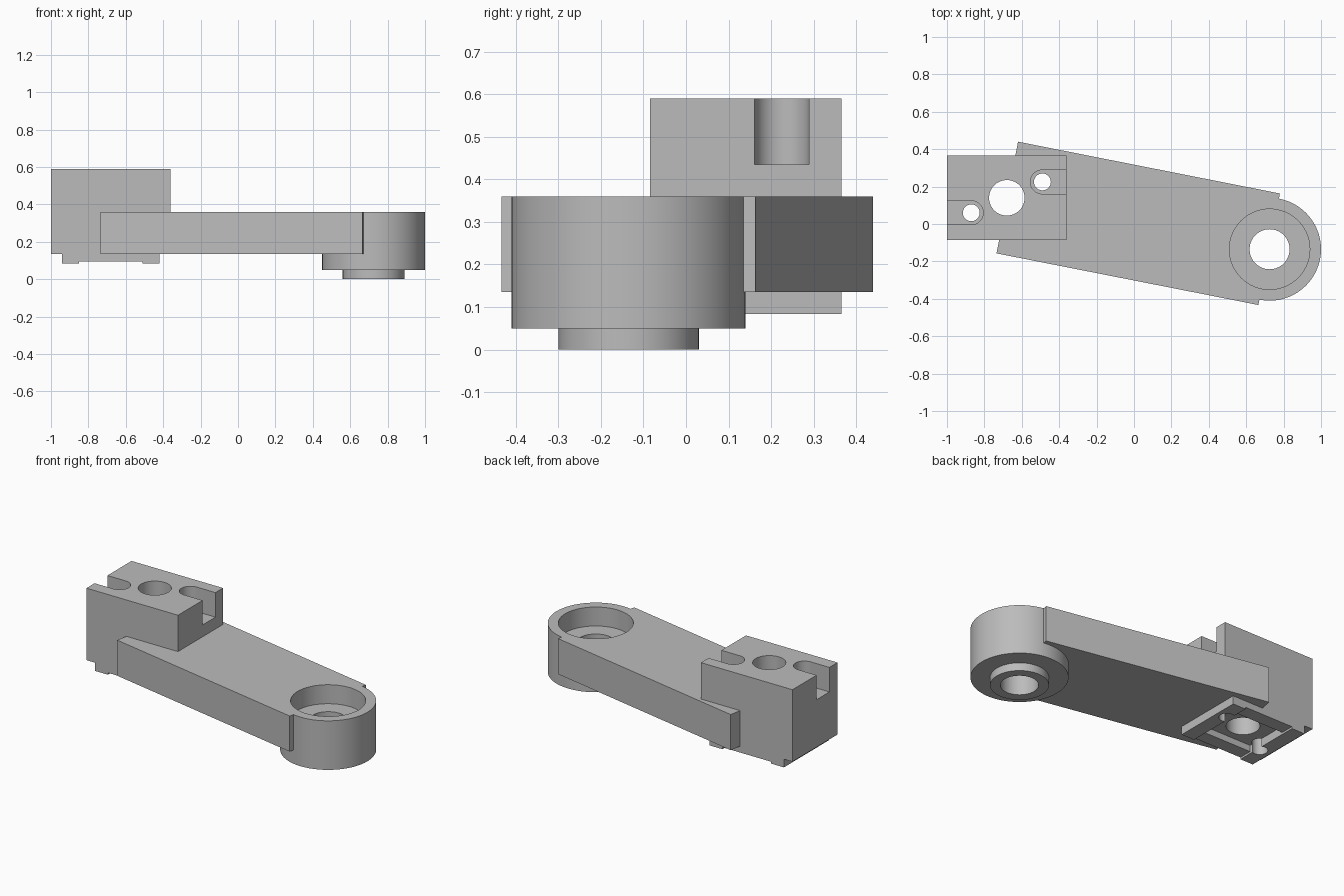
import bpy, bmesh, math

if "Cube" in bpy.data.objects:
    bpy.data.objects.remove(bpy.data.objects["Cube"])

grey = bpy.data.materials.new("plain_grey")
grey.diffuse_color = (0.50, 0.50, 0.50, 1)
grey.use_nodes = True
grey.node_tree.nodes["Principled BSDF"].inputs["Base Color"].default_value = grey.diffuse_color


def prism(name, outline, z0, z1):
    """Extrude a closed XY outline from z0 to z1."""
    bm = bmesh.new()
    face = bm.faces.new([bm.verts.new((x, y, z0)) for x, y in outline])
    top = bmesh.ops.extrude_face_region(bm, geom=[face])["geom"]
    bmesh.ops.translate(bm, vec=(0, 0, z1 - z0),
                        verts=[v for v in top if isinstance(v, bmesh.types.BMVert)])
    bmesh.ops.recalc_face_normals(bm, faces=bm.faces)
    mesh = bpy.data.meshes.new(name)
    bm.to_mesh(mesh)
    bm.free()
    mesh.materials.append(grey)
    obj = bpy.data.objects.new(name, mesh)
    bpy.context.collection.objects.link(obj)
    return obj


def arc(c, r, a0, a1, n):
    return [(c[0] + r * math.cos(math.radians(a0 + (a1 - a0) * i / n)),
             c[1] + r * math.sin(math.radians(a0 + (a1 - a0) * i / n))) for i in range(n + 1)]


def cylinder(name, c, r, z0, z1):
    return prism(name, arc(c, r, 0, 360, 64)[:-1], z0, z1)


def box(name, x0, x1, y0, y1, z0, z1):
    return prism(name, [(x0, y0), (x1, y0), (x1, y1), (x0, y1)], z0, z1)


def combine(body, other, operation):
    mod = body.modifiers.new(other.name, "BOOLEAN")
    mod.operation, mod.solver, mod.object = operation, "EXACT", other
    bpy.context.view_layer.objects.active = body
    bpy.ops.object.modifier_apply(modifier=mod.name)
    bpy.data.objects.remove(other)


PIVOT = (0.725, -0.135)
CLAMP = (-0.68, 0.14)
BOLT_L, BOLT_R = (-0.87, 0.06), (-0.49, 0.225)

# Slanted flat arm
body = prism("lever_arm", [(-0.735, -0.157), (0.665, -0.433), (0.78, 0.163), (-0.62, 0.44)],
             0.135, 0.36)

# Pivot boss with lower collar, clamp block with underside frame
for part in (
    cylinder("pivot_boss", PIVOT, 0.275, 0.05, 0.36),
    cylinder("pivot_collar", PIVOT, 0.165, 0.0, 0.1),
    box("clamp_block", -1.0, -0.36, -0.085, 0.365, 0.135, 0.59),
    box("frame_plate", -0.94, -0.42, -0.085, 0.365, 0.095, 0.2),
    box("frame_rail_left", -0.94, -0.85, -0.085, 0.365, 0.083, 0.2),
    box("frame_rail_right", -0.51, -0.42, -0.085, 0.365, 0.083, 0.2),
):
    combine(body, part, "UNION")

# Bores, bolt slots and the pocket under the block
for cut in (
    cylinder("pivot_bore", PIVOT, 0.107, -0.1, 0.7),
    cylinder("pivot_counterbore", PIVOT, 0.215, 0.24, 0.7),
    cylinder("clamp_bore", CLAMP, 0.095, -0.1, 0.7),
    cylinder("bolt_hole_left", BOLT_L, 0.045, -0.1, 0.7),
    cylinder("bolt_hole_right", BOLT_R, 0.045, -0.1, 0.7),
    prism("slot_left", arc(BOLT_L, 0.064, -90, 90, 24) + [(-1.1, 0.124), (-1.1, -0.004)], 0.435, 0.7),
    prism("slot_right", arc(BOLT_R, 0.064, 90, 270, 24) + [(-0.2, 0.161), (-0.2, 0.289)], 0.435, 0.7),
    box("frame_pocket", -0.85, -0.51, 0.0, 0.28, 0.0, 0.135),
):
    combine(body, cut, "DIFFERENCE")

# Smooth the round walls, keep edges crisp
body.select_set(True)
bpy.context.view_layer.objects.active = body
bpy.ops.object.shade_smooth_by_angle(angle=math.radians(30))
